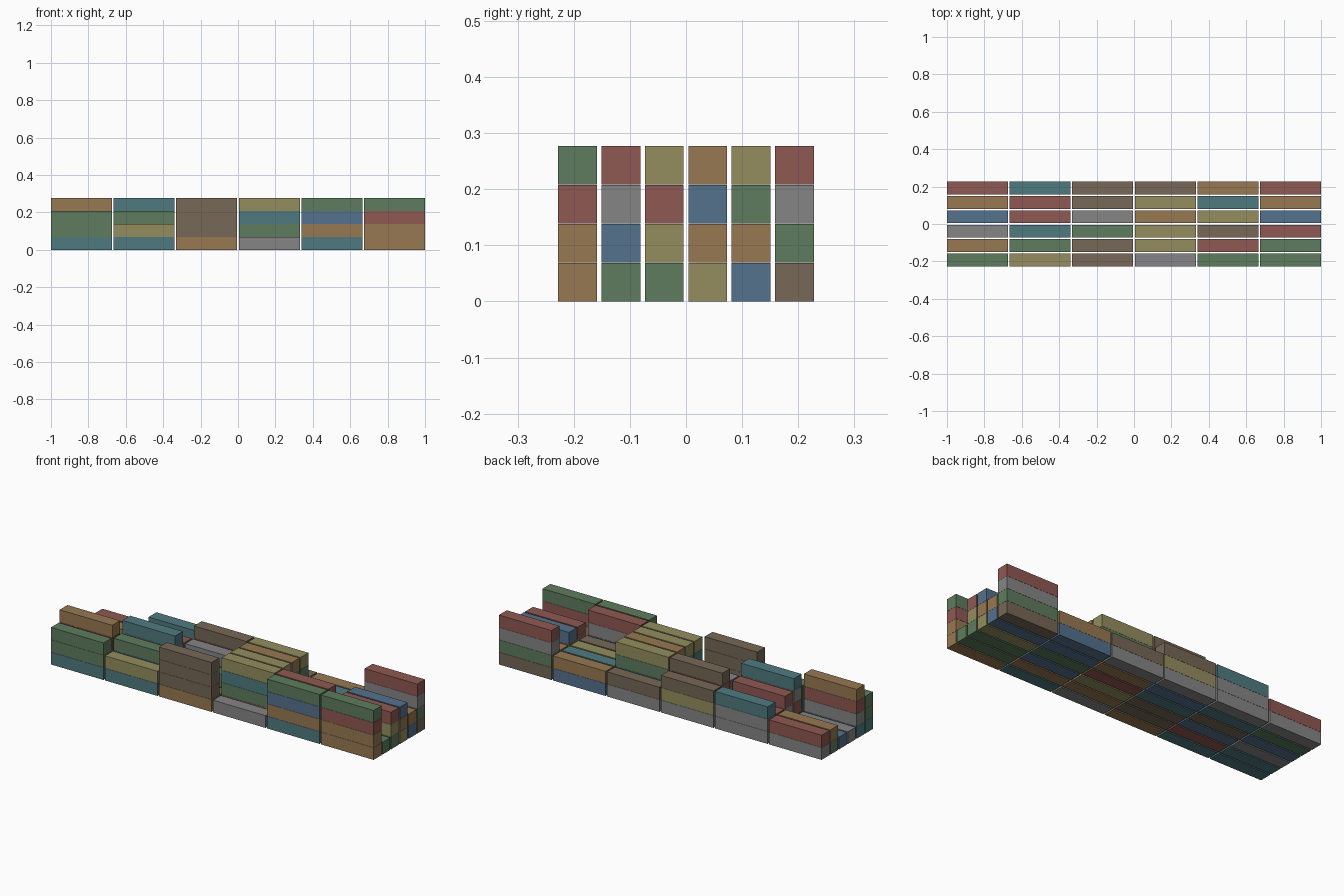
import bpy

if "Cube" in bpy.data.objects:
    bpy.data.objects.remove(bpy.data.objects["Cube"])

# Box size and grid spacing
LEN, WID, HGT = 0.326, 0.0692, 0.0686
PX, PY, PZ = 0.3348, 0.0773, 0.0694

PAINT = {
    "R": ("red", (0.275, 0.098, 0.084)), "O": ("orange", (0.31, 0.19, 0.084)),
    "B": ("blue", (0.089, 0.168, 0.266)), "G": ("green", (0.112, 0.198, 0.112)),
    "T": ("teal", (0.078, 0.195, 0.216)), "Y": ("olive", (0.296, 0.27, 0.114)),
    "N": ("brown", (0.181, 0.138, 0.093)), "W": ("grey", (0.235, 0.235, 0.235)),
}
mats = {}
for key, (name, col) in PAINT.items():
    mats[key] = bpy.data.materials.new(name + "_paint")
    mats[key].diffuse_color = (*col, 1)

# Stacks by row from front to back, each listed left to right, bottom box first
ROWS = [
    "TGG TY ONNN W TOBG OORG",
    "TWRO RTG N OGTY OBWR G",
    "W BRWT NG YTGY BN GYR",
    "B NWR TBW RTBO GY YOB",
    "GO TR BWRN OTGY BT BO",
    "WR WWT WYN WN BO NGWR",
]

# One shared box mesh per colour
meshes = {}


def box_mesh(key):
    if key not in meshes:
        v = [(x * LEN / 2, y * WID / 2, z * HGT)
             for z in (0, 1) for y in (-1, 1) for x in (-1, 1)]
        f = [(0, 2, 3, 1), (4, 5, 7, 6), (0, 1, 5, 4),
             (2, 6, 7, 3), (0, 4, 6, 2), (1, 3, 7, 5)]
        me = bpy.data.meshes.new(PAINT[key][0] + "_container")
        me.from_pydata(v, [], f)
        me.materials.append(mats[key])
        meshes[key] = me
    return meshes[key]


# Place the container stacks
for r, row in enumerate(ROWS):
    for c, stack in enumerate(row.split()):
        for t, key in enumerate(stack):
            ob = bpy.data.objects.new(f"container_row{r+1}_bay{c+1}_tier{t+1}", box_mesh(key))
            ob.location = ((c - 2.5) * PX, (r - 2.5) * PY, t * PZ)
            bpy.context.collection.objects.link(ob)

for m in bpy.data.materials:
    if m.users and not m.is_grease_pencil:
        m.use_nodes = True
        m.node_tree.nodes["Principled BSDF"].inputs["Base Color"].default_value = m.diffuse_color
